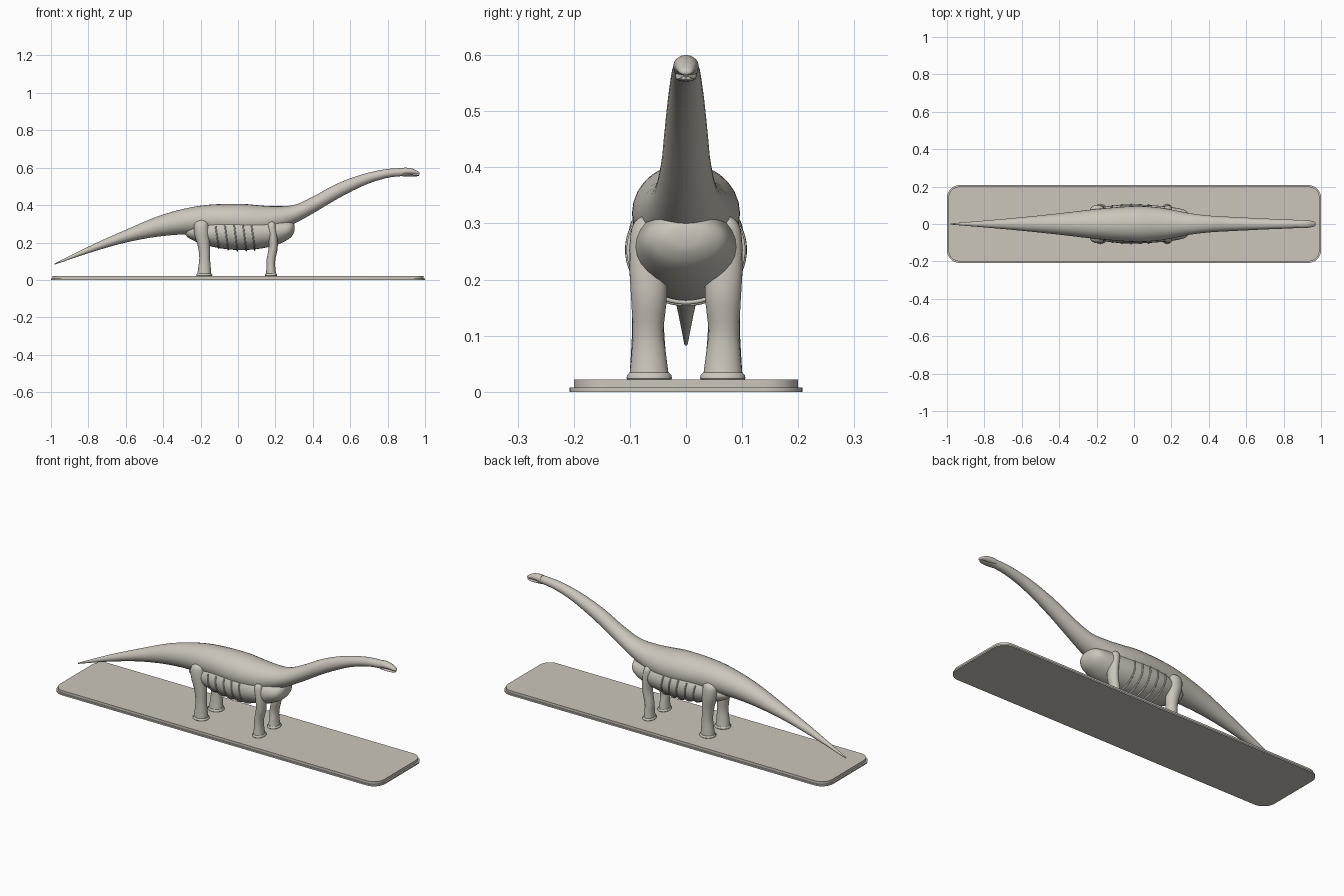
import bpy, bmesh, math

cube = bpy.data.objects.get("Cube")
if cube:
    bpy.data.objects.remove(cube)

stone = bpy.data.materials.new("warm stone")
stone.use_nodes = True
COLOUR = (0.60, 0.565, 0.505, 1)
stone.diffuse_color = COLOUR
bsdf = stone.node_tree.nodes["Principled BSDF"]
bsdf.inputs["Base Color"].default_value = COLOUR
bsdf.inputs["Roughness"].default_value = 0.7


def finish(name, bm, smooth=40):
    bmesh.ops.recalc_face_normals(bm, faces=bm.faces)
    mesh = bpy.data.meshes.new(name)
    bm.to_mesh(mesh)
    bm.free()
    mesh.materials.append(stone)
    ob = bpy.data.objects.new(name, mesh)
    bpy.context.collection.objects.link(ob)
    bpy.ops.object.select_all(action='DESELECT')
    ob.select_set(True)
    bpy.context.view_layer.objects.active = ob
    bpy.ops.object.shade_smooth_by_angle(angle=math.radians(smooth))
    return ob


def spline(rows, steps):
    """Catmull-Rom interpolation through rows of numbers."""
    out = []
    for i in range(len(rows) - 1):
        p0, p1 = rows[max(i - 1, 0)], rows[i]
        p2, p3 = rows[i + 1], rows[min(i + 2, len(rows) - 1)]
        for k in range(steps):
            t = k / steps
            out.append([0.5 * (2 * b + (c - a) * t + (2 * a - 5 * b + 4 * c - d) * t * t
                               + (3 * b - a - 3 * c + d) * t ** 3)
                        for a, b, c, d in zip(p0, p1, p2, p3)])
    return out + [list(rows[-1])]


def loft(name, rows, axis, sides=28, steps=4):
    """Elliptical sections; rows are (station, u0, u1, v0, v1)."""
    bm = bmesh.new()
    rings = []
    for s, u0, u1, v0, v1 in spline(rows, steps):
        ring = []
        for k in range(sides):
            a = 2 * math.pi * k / sides
            u = (u0 + u1) / 2 + (u1 - u0) / 2 * math.cos(a)
            v = (v0 + v1) / 2 + (v1 - v0) / 2 * math.sin(a)
            ring.append(bm.verts.new((s, u, v) if axis == 'x' else (u, v, s)))
        rings.append(ring)
    for r, q in zip(rings, rings[1:]):
        for k in range(sides):
            j = (k + 1) % sides
            bm.faces.new((r[k], r[j], q[j], q[k]))
    bm.faces.new(rings[0])
    bm.faces.new(rings[-1])
    return finish(name, bm)


def along_x(rows):
    """Symmetric sections: (x, bottom, top, half width)."""
    return [(x, -w, w, b, t) for x, b, t, w in rows]


def mirror_y(ob):
    ob.modifiers.new("Mirror", 'MIRROR').use_axis = (False, True, False)


def plate(name, hx, hy, z0, z1, r):
    bm = bmesh.new()
    pts = []
    for cx, cy, start in ((1, 1, 0), (-1, 1, 90), (-1, -1, 180), (1, -1, 270)):
        for k in range(9):
            a = math.radians(start + k * 90 / 8)
            pts.append((cx * (hx - r) + r * math.cos(a), cy * (hy - r) + r * math.sin(a)))
    low = [bm.verts.new((x, y, z0)) for x, y in pts]
    high = [bm.verts.new((x, y, z1)) for x, y in pts]
    n = len(pts)
    for k in range(n):
        j = (k + 1) % n
        bm.faces.new((low[k], low[j], high[j], high[k]))
    bm.faces.new(low)
    bm.faces.new(high)
    return finish(name, bm, 30)


# Two-step display base
plate("base_rim", 1.0, 0.208, 0.0, 0.008, 0.068)
plate("base_top", 0.992, 0.2, 0.004, 0.022, 0.06)

# Tail, back and neck in one sweep
loft("tail_back_and_neck", along_x([
    (-0.98, 0.082, 0.088, 0.003), (-0.8, 0.143, 0.178, 0.018),
    (-0.6, 0.200, 0.268, 0.036), (-0.4, 0.235, 0.350, 0.057),
    (-0.2, 0.245, 0.397, 0.080), (0.0, 0.230, 0.407, 0.096),
    (0.12, 0.235, 0.398, 0.090), (0.2, 0.255, 0.394, 0.077),
    (0.3, 0.300, 0.401, 0.057), (0.4, 0.355, 0.445, 0.045),
    (0.5, 0.415, 0.500, 0.039), (0.6, 0.470, 0.543, 0.034),
    (0.7, 0.516, 0.574, 0.029), (0.8, 0.546, 0.593, 0.025),
    (0.885, 0.556, 0.598, 0.021)]), 'x', steps=5)

# Rib cage bulging below the back
BELLY = [(-0.285, 0.250, 0.262, 0.01), (-0.265, 0.225, 0.285, 0.05),
         (-0.2, 0.195, 0.312, 0.082), (-0.1, 0.170, 0.337, 0.1),
         (0.0, 0.160, 0.346, 0.104), (0.1, 0.165, 0.340, 0.1),
         (0.2, 0.185, 0.330, 0.09), (0.27, 0.218, 0.320, 0.075),
         (0.297, 0.248, 0.305, 0.045), (0.303, 0.272, 0.285, 0.01)]
loft("belly", along_x(BELLY), 'x')

# Thin raised ribs wrapping under the belly
fine = spline(BELLY, 20)
for i, x in enumerate((-0.115, -0.065, -0.015, 0.032, 0.078)):
    _, bot, top, w = min(fine, key=lambda r: abs(r[0] - x))
    mid, half = (bot + top) / 2, (top - bot) / 2
    curve = bpy.data.curves.new("rib", 'CURVE')
    curve.dimensions = '3D'
    curve.bevel_depth = 0.004
    curve.bevel_resolution = 2
    curve.use_fill_caps = True
    line = curve.splines.new('POLY')
    n = 32
    line.points.add(n)
    for k in range(n + 1):
        a = math.radians(155 + 230 * k / n)
        lean = 0.012 * math.sin(a)
        line.points[k].co = (x - lean, w * 1.01 * math.cos(a),
                             mid + half * 1.04 * math.sin(a), 1)
    curve.materials.append(stone)
    bpy.context.collection.objects.link(bpy.data.objects.new(f"rib_{i + 1}", curve))

# Legs: (z, x0, x1, y0, y1), mirrored across the body
hind = [(0.024, -0.218, -0.142, 0.030, 0.101), (0.07, -0.212, -0.146, 0.036, 0.098),
        (0.12, -0.207, -0.150, 0.039, 0.096), (0.18, -0.215, -0.150, 0.035, 0.098),
        (0.24, -0.232, -0.154, 0.035, 0.103), (0.285, -0.236, -0.157, 0.040, 0.102),
        (0.308, -0.226, -0.164, 0.050, 0.095), (0.32, -0.203, -0.185, 0.065, 0.080)]
fore = [(0.024, 0.149, 0.205, 0.030, 0.101), (0.07, 0.152, 0.199, 0.036, 0.097),
        (0.11, 0.153, 0.200, 0.040, 0.095), (0.17, 0.164, 0.212, 0.034, 0.098),
        (0.23, 0.164, 0.211, 0.036, 0.101), (0.28, 0.158, 0.204, 0.045, 0.099),
        (0.302, 0.161, 0.198, 0.055, 0.092), (0.312, 0.172, 0.188, 0.066, 0.080)]
for name, rows in (("hind", hind), ("front", fore)):
    mirror_y(loft(f"{name}_legs", rows, 'z', sides=20))
    # Flared foot at the bottom of each leg
    _, x0, x1, y0, y1 = rows[0]
    foot = [(z, x0 - e, x1 + e, y0 - e, y1 + e)
            for z, e in ((0.02, 0.002), (0.024, 0.005), (0.030, 0.004), (0.034, 0.0))]
    mirror_y(loft(f"{name}_feet", foot, 'z', sides=20, steps=1))

# Head: skull and lower jaw with a thin mouth gap
loft("skull", along_x([
    (0.879, 0.556, 0.599, 0.0225), (0.90, 0.562, 0.600, 0.0225),
    (0.93, 0.564, 0.596, 0.020), (0.953, 0.564, 0.586, 0.016),
    (0.967, 0.564, 0.577, 0.011), (0.971, 0.567, 0.572, 0.004)]), 'x', sides=20)
loft("lower_jaw", along_x([
    (0.879, 0.554, 0.575, 0.019), (0.91, 0.553, 0.566, 0.018),
    (0.94, 0.553, 0.562, 0.015), (0.962, 0.555, 0.562, 0.010),
    (0.967, 0.557, 0.560, 0.004)]), 'x', sides=16)
